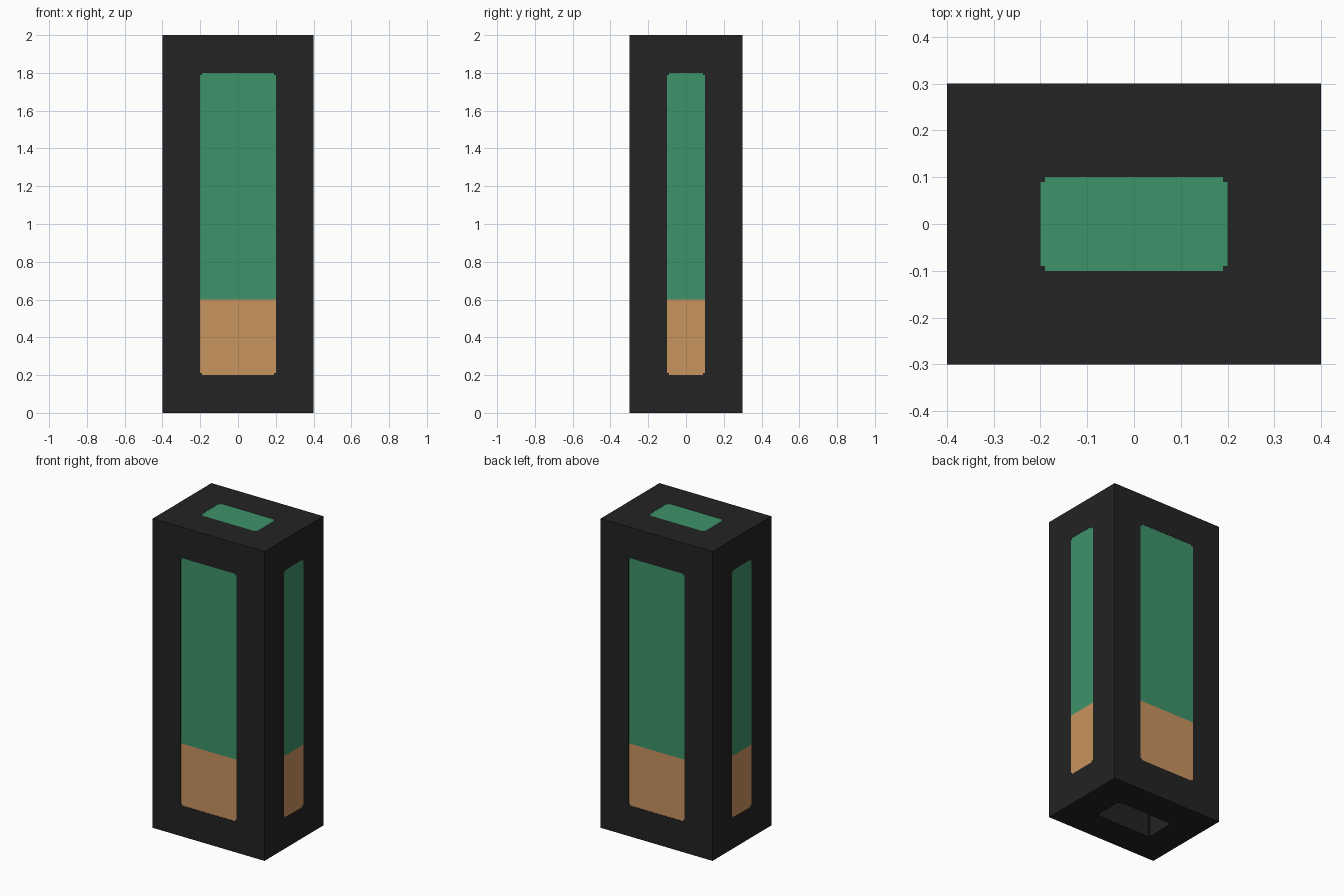
import bpy, bmesh

if "Cube" in bpy.data.objects:
    bpy.data.objects.remove(bpy.data.objects["Cube"])

HALF = (0.4, 0.3, 1.0)   # half size of the whole case
BAR = 0.2                # thickness of the frame bars
COR = 0.21               # corner blocks are slightly larger
GAP = 0.001              # fill sits a hair behind the frame face


def material(name, rgb):
    m = bpy.data.materials.new(name)
    m.diffuse_color = (*rgb, 1.0)
    m.use_nodes = True
    m.node_tree.nodes["Principled BSDF"].inputs["Base Color"].default_value = m.diffuse_color
    return m


black = material("black", (0.0168, 0.0168, 0.0168))
green = material("green", (0.047, 0.292, 0.144))
orange = material("orange", (0.584, 0.292, 0.114))


def finish(name, bm, mat):
    bmesh.ops.recalc_face_normals(bm, faces=bm.faces)
    me = bpy.data.meshes.new(name)
    bm.to_mesh(me)
    bm.free()
    me.materials.append(mat)
    ob = bpy.data.objects.new(name, me)
    bpy.context.collection.objects.link(ob)
    return ob


def add_box(bm, lo, hi):
    vs = bmesh.ops.create_cube(bm, size=1.0)["verts"]
    for v in vs:
        v.co = [(lo[i] + hi[i]) / 2 + v.co[i] * (hi[i] - lo[i]) for i in range(3)]


def span(half, sign, size):
    return (half - size, half) if sign > 0 else (-half, size - half)


# Frame: eight corner blocks
bm = bmesh.new()
for sx in (-1, 1):
    for sy in (-1, 1):
        for sz in (-1, 1):
            s = [span(HALF[i], k, COR) for i, k in enumerate((sx, sy, sz))]
            s[2] = (s[2][0] + 1, s[2][1] + 1)
            add_box(bm, [a[0] for a in s], [a[1] for a in s])

# Frame: twelve bars between the blocks, four along each axis
for axis in range(3):
    others = [i for i in range(3) if i != axis]
    for s1 in (-1, 1):
        for s2 in (-1, 1):
            s = [None] * 3
            s[axis] = (COR - HALF[axis], HALF[axis] - COR)
            s[others[0]] = span(HALF[others[0]], s1, BAR)
            s[others[1]] = span(HALF[others[1]], s2, BAR)
            s[2] = (s[2][0] + 1, s[2][1] + 1)
            add_box(bm, [a[0] for a in s], [a[1] for a in s])
finish("frame", bm, black)


# Fill: cross-shaped prisms that fill the side openings
def cross_fill(name, z0, z1, mat):
    X, Y = HALF[0] - GAP, HALF[1] - GAP
    x, y = HALF[0] - BAR, HALF[1] - BAR
    q = [(X, -y), (X, y), (x, y), (x, Y), (-x, Y), (-x, y),
         (-X, y), (-X, -y), (-x, -y), (-x, -Y), (x, -Y), (x, -y)]
    bm = bmesh.new()
    f = bm.faces.new([bm.verts.new((a, b, z0)) for a, b in q])
    r = bmesh.ops.extrude_face_region(bm, geom=[f], use_keep_orig=True)
    for v in r["geom"]:
        if isinstance(v, bmesh.types.BMVert):
            v.co.z = z1
    return finish(name, bm, mat)


cross_fill("lower_fill", 0.2, 0.6, orange)
cross_fill("upper_fill", 0.6, 1.8, green)

# Green plug in the top opening; the bottom opening stays empty
bm = bmesh.new()
add_box(bm, (-0.2, -0.1, 1.8), (0.2, 0.1, 2.0 - GAP))
finish("top_fill", bm, green)
